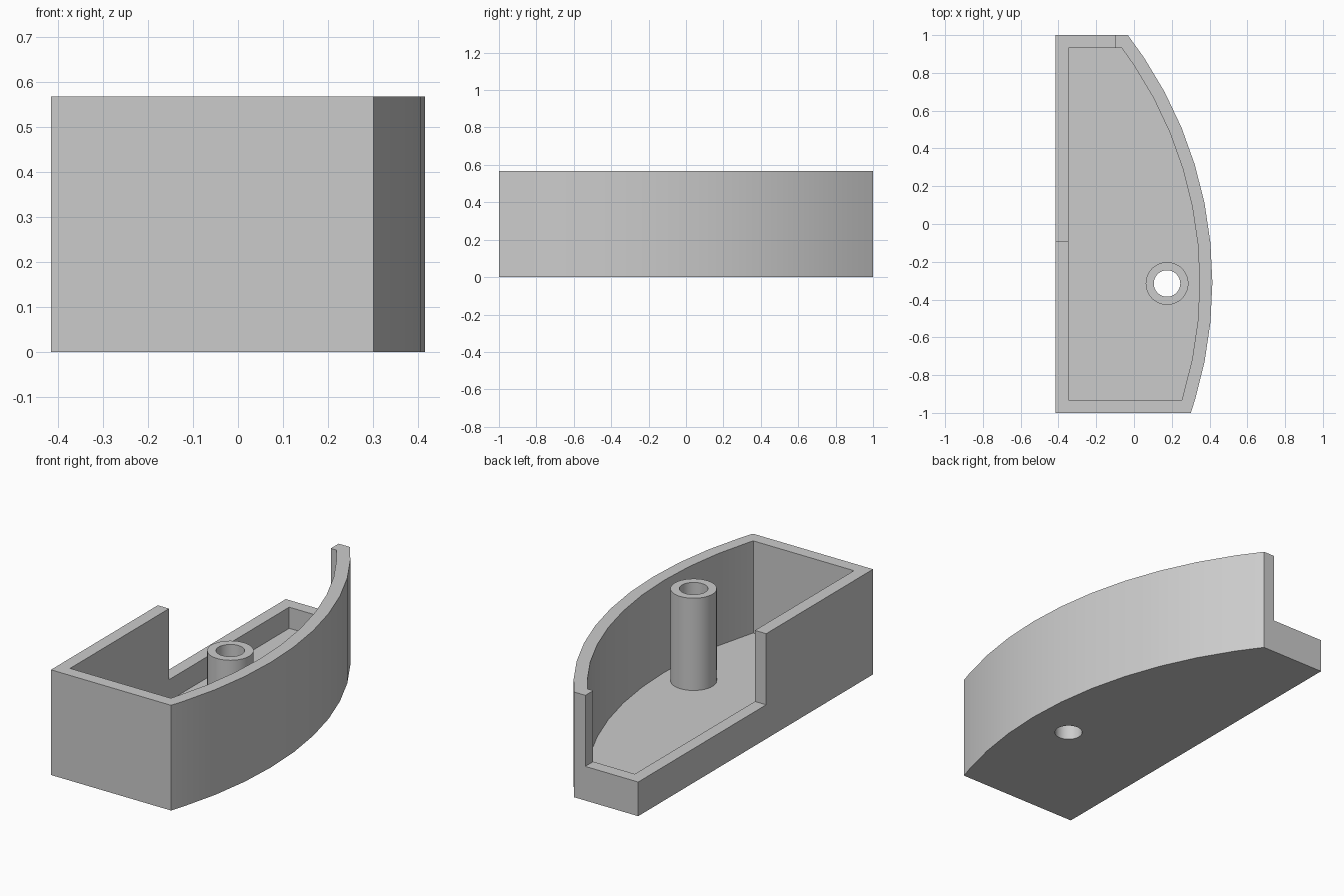
import bpy, bmesh, math

cube = bpy.data.objects.get("Cube")
if cube:
    bpy.data.objects.remove(cube, do_unlink=True)

HEIGHT, LOW, FLOOR = 0.567, 0.184, 0.07
WALL = 0.067
LEFT, END = -0.415, 1.0
ARC_X, ARC_Y, ARC_R = -1.725, -0.31, 2.14
STEP = math.tau / 64

grey = bpy.data.materials.new("plain_grey")
grey.use_nodes = True
colour = (0.6, 0.6, 0.6, 1)
grey.diffuse_color = colour
grey.node_tree.nodes["Principled BSDF"].inputs["Base Color"].default_value = colour


def prism(name, outline, z0, z1):
    """Extrude a counter-clockwise outline from z0 up to z1."""
    bm = bmesh.new()
    base = bm.faces.new([bm.verts.new((x, y, z0)) for x, y in outline])
    top = bmesh.ops.extrude_face_region(bm, geom=[base])["geom"]
    verts = [v for v in top if isinstance(v, bmesh.types.BMVert)]
    bmesh.ops.translate(bm, verts=verts, vec=(0, 0, z1 - z0))
    bmesh.ops.recalc_face_normals(bm, faces=bm.faces)
    mesh = bpy.data.meshes.new(name)
    bm.to_mesh(mesh)
    bm.free()
    mesh.materials.append(grey)
    obj = bpy.data.objects.new(name, mesh)
    bpy.context.collection.objects.link(obj)
    return obj


def bow_outline(inset):
    """Straight back and ends, closed by a faceted arc, all set in by inset."""
    r, end = ARC_R - inset, END - inset
    a0 = math.asin((-end - ARC_Y) / r)
    a1 = math.asin((end - ARC_Y) / r)
    inner = [k * STEP for k in range(-8, 9) if a0 < k * STEP < a1]
    arc = [(ARC_X + r * math.cos(a), ARC_Y + r * math.sin(a)) for a in [a0, *inner, a1]]
    return [(LEFT + inset, end), (LEFT + inset, -end)] + arc


def circle(radius, sides=48, cx=0.175, cy=-0.315):
    return [(cx + radius * math.cos(math.tau * i / sides),
             cy + radius * math.sin(math.tau * i / sides)) for i in range(sides)]


def combine(target, tool, operation):
    """Apply a boolean and discard the tool."""
    tool.hide_render = True
    mod = target.modifiers.new(tool.name, 'BOOLEAN')
    mod.operation, mod.object, mod.solver = operation, tool, 'EXACT'
    bpy.context.view_layer.objects.active = target
    bpy.ops.object.modifier_apply(modifier=mod.name)
    bpy.data.objects.remove(tool, do_unlink=True)


# Hollow tray with a curved side
tray = prism("curved_tray", bow_outline(0), 0, HEIGHT)
combine(tray, prism("cavity", bow_outline(WALL), FLOOR, 1), 'DIFFERENCE')

# Lowered rim around one corner
corner = [(-1, -0.09), (-0.1, -0.09), (-0.1, 2), (-1, 2)]
combine(tray, prism("rim_notch", corner, LOW, 1), 'DIFFERENCE')

# Tubular post with a hole right through the floor
combine(tray, prism("post", circle(0.113), FLOOR / 2, HEIGHT), 'UNION')
combine(tray, prism("post_hole", circle(0.07), -1, 1), 'DIFFERENCE')

# Smooth the round post, keep the corners crisp
bpy.ops.object.select_all(action='DESELECT')
tray.select_set(True)
bpy.context.view_layer.objects.active = tray
bpy.ops.object.shade_smooth_by_angle(angle=math.radians(20))
